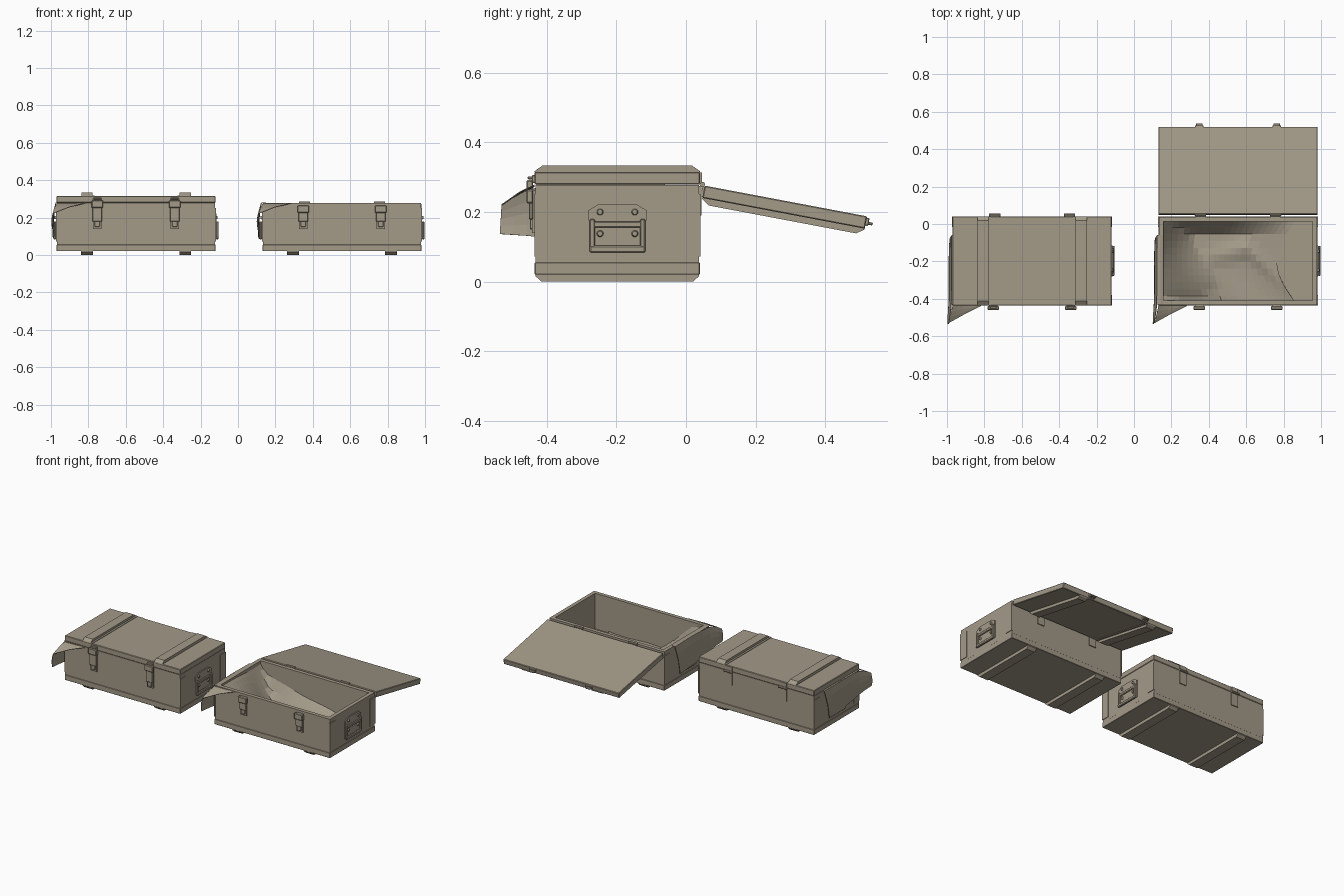
import bpy, bmesh, math
from mathutils import Matrix, Vector

if "Cube" in bpy.data.objects:
    bpy.data.objects.remove(bpy.data.objects["Cube"])

Y0, Y1 = -0.435, 0.04           # crate front and back
HX = 0.425                      # half length

# painted drab wood
drab = bpy.data.materials.new('drab_paint')
drab.diffuse_color = (0.37, 0.325, 0.25, 1)
drab.use_nodes = True
drab.node_tree.nodes["Principled BSDF"].inputs["Base Color"].default_value = drab.diffuse_color


def finish(name, bm, M):
    bm.transform(M)
    bmesh.ops.recalc_face_normals(bm, faces=bm.faces)
    me = bpy.data.meshes.new(name)
    bm.to_mesh(me)
    bm.free()
    me.materials.append(drab)
    ob = bpy.data.objects.new(name, me)
    bpy.context.collection.objects.link(ob)
    return ob


def box(name, x, y, z, M, bev=0.0):
    bm = bmesh.new()
    c = Vector(((x[0] + x[1]) / 2, (y[0] + y[1]) / 2, (z[0] + z[1]) / 2))
    s = (abs(x[1] - x[0]), abs(y[1] - y[0]), abs(z[1] - z[0]), 1)
    bmesh.ops.create_cube(bm, size=1, matrix=Matrix.Translation(c) @ Matrix.Diagonal(s))
    if bev:
        bmesh.ops.bevel(bm, geom=bm.edges[:], offset=bev, segments=1, affect='EDGES')
    return finish(name, bm, M)


def prism(name, pts, x0, x1, M):
    """Extrude a (y, z) profile along x."""
    bm = bmesh.new()
    f = bm.faces.new([bm.verts.new((x0, y, z)) for y, z in pts])
    r = bmesh.ops.extrude_face_region(bm, geom=[f])
    vs = [v for v in r['geom'] if isinstance(v, bmesh.types.BMVert)]
    bmesh.ops.translate(bm, verts=vs, vec=(x1 - x0, 0, 0))
    # extruding drops the start cap when it is interior, so close any open end
    bmesh.ops.holes_fill(bm, edges=[e for e in bm.edges if e.is_boundary], sides=0)
    return finish(name, bm, M)


def sheet(name, nu, nv, fn, M, thick=0.003):
    bm = bmesh.new()
    g = [[bm.verts.new(fn(i / nu, j / nv)) for j in range(nv + 1)] for i in range(nu + 1)]
    for i in range(nu):
        for j in range(nv):
            bm.faces.new((g[i][j], g[i + 1][j], g[i + 1][j + 1], g[i][j + 1]))
    ob = finish(name, bm, M)
    ob.modifiers.new('thickness', 'SOLIDIFY').thickness = thick
    return ob


def lerp_path(pts, t):
    t = min(max(t, 0), 1) * (len(pts) - 1)
    i = min(int(t), len(pts) - 2)
    return Vector(pts[i]).lerp(Vector(pts[i + 1]), t - i)


def handle(name, s, M):
    # arched back plate, lower plate, swinging loop and rivets
    x0, x1 = s * 0.42, s * 0.429
    c = -0.197
    prism(name + '_plate', [(c - .083, .175), (c + .083, .175), (c + .083, .205),
                            (c + .055, .222), (c - .055, .222), (c - .083, .205)], x0, x1, M)
    box(name + '_lower_plate', (x0, s * 0.426), (c - .083, c + .083), (.09, .175), M)
    box(name + '_grip', (s * .428, s * .442), (c - .08, c + .08), (.083, .103), M, .004)
    box(name + '_bar', (s * .428, s * .438), (c - .07, c + .07), (.155, .173), M, .003)
    for k in (-1, 1):
        box(name + '_arm', (s * .428, s * .440), (c + k * .065, c + k * .08), (.095, .18), M, .003)
        for z in (.2, .138):
            bm = bmesh.new()
            bmesh.ops.create_cone(bm, cap_ends=True, segments=10, radius1=.01, radius2=.007, depth=.008,
                                  matrix=Matrix.Translation((s * .432, c + k * .05, z)) @
                                  Matrix.Rotation(s * math.pi / 2, 4, 'Y'))
            finish(name + '_rivet', bm, M)


def lid(M):
    box('lid_panel', (-HX, HX), (Y0, Y1), (.279, .315), M, .003)
    for x in (-.263, .263):
        prism('lid_batten', [(Y0, .314), (Y1, .314), (Y1 - .002, .319), (Y1 - .022, .333),
                             (Y0 + .022, .333), (Y0 + .002, .319)], x - .03, x + .03, M)
        k = math.copysign(1, x)
        box('lid_batten_trim', (x - k * .03, x - k * .042), (Y0, Y1), (.314, .318), M)
    for x in (-.2, .2):
        box('lid_hinge_leaf', (x - .025, x + .025), (Y1 - .002, Y1 + .006), (.283, .313), M)
    for x in (-.207, .207):
        box('lid_catch', (x - .022, x + .022), (Y0 - .008, Y0 + .002), (.283, .306), M, .002)
        box('lid_catch_lip', (x - .018, x + .018), (Y0 - .02, Y0 - .004), (.294, .302), M, .002)


def inner_liner(u, v):
    # cloth sagging from the left wall to the floor, with a diagonal ridge
    d = u * (.72 - .1 * math.sin(math.pi * v))
    x = -.412 + d
    y = Y0 + .014 + v * .44
    reach = .24 + .07 * math.sin(v * 5 + .5)
    slope = max(0, 1 - d / reach) ** 1.25
    front = max(0, 1 - v / .14) * max(0, 1 - max(0, d - .1) / .22)
    back = max(0, 1 - (1 - v) / .16) * max(0, 1 - d / .7) * .75
    ridge_y = -.13 - max(0, x - .05) * .9 - max(0, .05 - x) * .25
    ridge = .1 * max(0, 1 - abs(y - ridge_y) / .07) * max(0, 1 - abs(x - .05) / .35)
    fold = .004 * math.sin(13 * u + 5 * v)
    z = .048 + .23 * max(slope, front, back, ridge) + fold * min(1, d * 8) * (1 - front)
    return (x, y, min(max(z, .044), .277))


def side_drape(u, v):
    # cloth hanging down the left end, u runs front to back, v top to bottom
    top = lerp_path([(-.446, -.53, .222), (-.432, -.44, .272), (-.43, -.25, .28), (-.43, -.06, .277)], u)
    bot = lerp_path([(-.448, -.535, .137), (-.446, -.43, .13), (-.447, -.25, .1), (-.44, -.1, .085)], u)
    p = top.lerp(bot, v)
    p.x -= .006 * math.sin(math.pi * v) * (1 + .3 * math.sin(u * 9))
    return p


def corner_fold(u, v):
    # folded flap spreading forward over the front corner
    a = lerp_path([(-.27, Y0 - .001, .279), (-.34, Y0 - .002, .275), (-.425, Y0 - .002, .274)], u)
    b = lerp_path([(-.275, Y0 - .004, .277), (-.36, -.482, .256), (-.446, -.53, .222)], u)
    p = a.lerp(b, v)
    p.z += .004 * math.sin(math.pi * v) * u
    return p


def rim_fold(u, v):
    # cloth lying over the left rim between wall and lid
    return (-.432 + v * .03, Y0 + .005 + u * .37, .278 + .003 * math.sin(math.pi * v))


def crate(cx, opened):
    M = Matrix.Translation((cx, 0, 0))
    b = HX - .002
    # hollow body
    box('floor', (-b, b), (Y0 + .003, Y1 - .003), (.02, .042), M)
    box('front_wall', (-b, b), (Y0 + .002, Y0 + .027), (.03, .278), M)
    box('back_wall', (-b, b), (Y1 - .027, Y1 - .002), (.03, .278), M)
    # bottom frame, front and back
    for y in ((Y0, Y0 + .02), (Y1 - .02, Y1)):
        box('base_rail', (-HX, HX), y, (.02, .055), M, .002)
    for s in (-1, 1):
        box('end_wall', (s * b, s * (b - .025)), (Y0 + .027, Y1 - .027), (.03, .278), M)
        box('base_end_rail', (s * HX, s * (HX - .02)), (Y0, Y1), (.02, .055), M, .002)
        for y in ((Y0 - .001, Y0 + .056), (Y1 - .056, Y1 + .001)):
            box('corner_plate', (s * (HX + .002), s * (HX - .006)), y, (.072, .252), M)
        handle('right_handle' if s > 0 else 'left_handle', s, M)
        x = s * .263
        prism('skid', [(Y0 + .002, .021), (Y0 + .002, .016), (Y0 + .02, .0), (Y1 - .02, .0),
                       (Y1 - .002, .016), (Y1 - .002, .021)], x - .032, x + .032, M)
        # front latches
        x = s * .207
        box('latch_plate', (x - .022, x + .022), (Y0 - .007, Y0 + .004), (.14, .262), M)
        top = .265 if opened else .292
        box('latch_lever', (x - .026, x + .026), (Y0 - .016, Y0 - .004), (.178, top - .02), M, .003)
        box('latch_head', (x - .031, x + .031), (Y0 - .024, Y0 - .004), (top - .04, top), M, .004)
        box('latch_tongue', (x - .014, x + .014), (Y0 - .014, Y0 - .004), (.15, .18), M, .002)
        # back hinges
        x = s * .2
        box('hinge_leaf', (x - .025, x + .025), (Y1 - .004, Y1 + .004), (.19, .275), M)
        bm = bmesh.new()
        bmesh.ops.create_cone(bm, cap_ends=True, segments=10, radius1=.008, radius2=.008, depth=.06,
                              matrix=Matrix.Translation((x, Y1 + .007, .279)) @
                              Matrix.Rotation(math.pi / 2, 4, 'Y'))
        finish('hinge_pin', bm, M)
    # cloth lining and its overhang
    sheet('inner_liner', 22, 12, inner_liner, M, .002)
    sheet('side_drape', 8, 4, side_drape, M)
    sheet('corner_fold', 6, 3, corner_fold, M)
    sheet('rim_fold', 8, 4, rim_fold, M)
    # lid, swung back when open
    L = M
    if opened:
        piv = Vector((0, Y1 + .007, .278))
        L = M @ Matrix.Translation(piv) @ Matrix.Rotation(math.radians(-190.7), 4, 'X') @ \
            Matrix.Translation(-piv)
    lid(L)


crate(-.545, False)
crate(.556, True)
